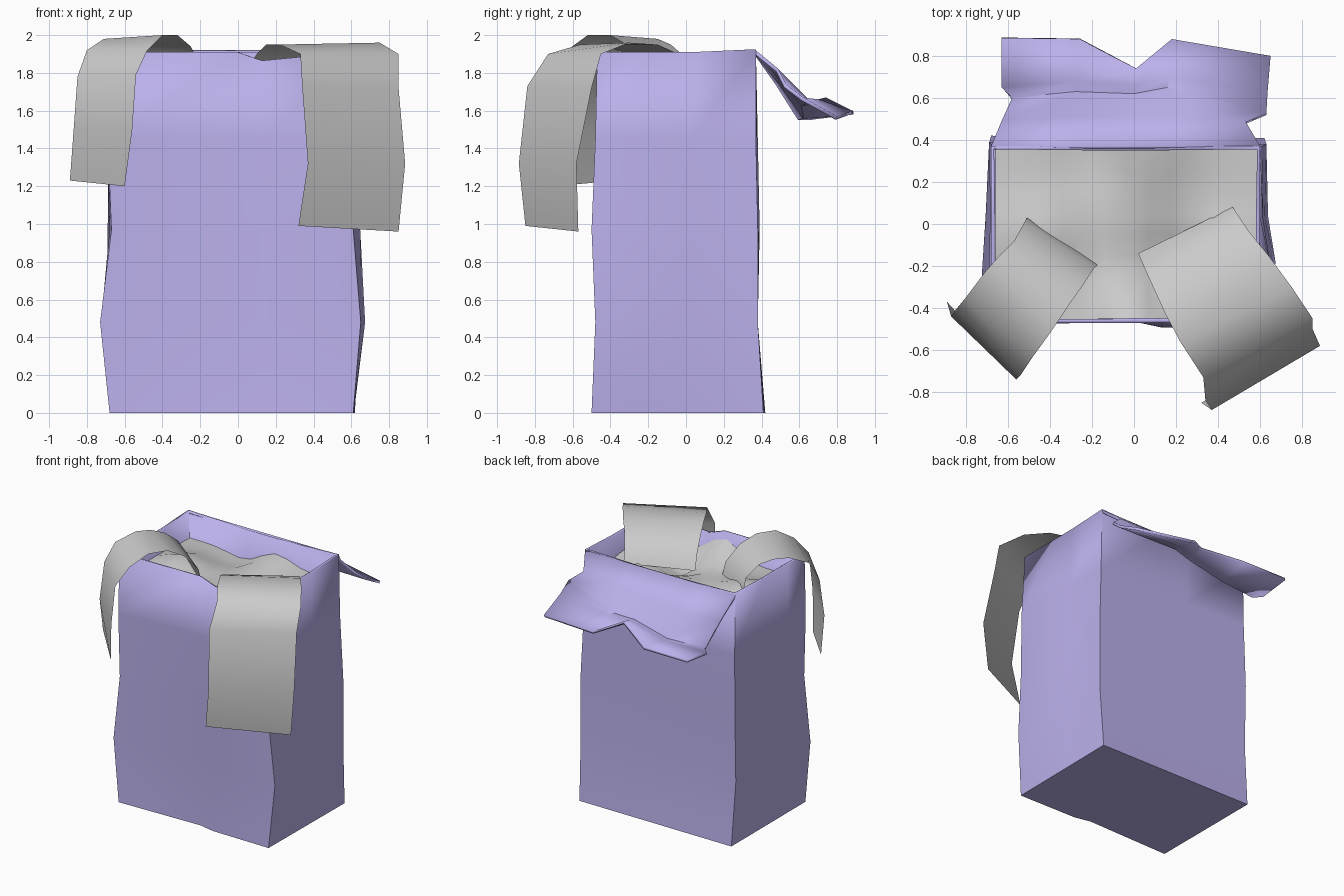
import bpy, bmesh, math

paper = bpy.data.materials.new("lilac_paper")
paper.diffuse_color = (0.50, 0.44, 0.84, 1)


def make(name, verts, faces, material=None, thickness=0, angle=35):
    mesh = bpy.data.meshes.new(name)
    mesh.from_pydata(verts, [], faces)
    bm = bmesh.new()
    bm.from_mesh(mesh)
    bmesh.ops.recalc_face_normals(bm, faces=bm.faces)
    bm.to_mesh(mesh)
    bm.free()
    ob = bpy.data.objects.new(name, mesh)
    bpy.context.collection.objects.link(ob)
    if material:
        mesh.materials.append(material)
    if thickness:
        mod = ob.modifiers.new("thickness", 'SOLIDIFY')
        mod.thickness = thickness
        mod.offset = -1
    bpy.ops.object.select_all(action='DESELECT')
    ob.select_set(True)
    bpy.context.view_layer.objects.active = ob
    bpy.ops.object.shade_smooth_by_angle(angle=math.radians(angle))
    return ob


def sheet(name, rows, **kw):
    """Skin a grid of points, given row by row."""
    n = len(rows[0])
    faces = [(r * n + c, r * n + c + 1, (r + 1) * n + c + 1, (r + 1) * n + c)
             for r in range(len(rows) - 1) for c in range(n - 1)]
    return make(name, [p for row in rows for p in row], faces, **kw)


# Bag: wobbly rings (z, then front left, front right, back right, back left)
levels = [
    (0.00, (-0.68, -0.48), (0.61, -0.50), (0.62, 0.41), (-0.68, 0.42)),
    (0.48, (-0.73, -0.47), (0.65, -0.48), (0.63, 0.38), (-0.69, 0.38)),
    (0.97, (-0.67, -0.48), (0.61, -0.50), (0.63, 0.38), (-0.69, 0.39)),
    (1.45, (-0.69, -0.47), (0.62, -0.48), (0.61, 0.37), (-0.68, 0.38)),
    (1.91, (-0.68, -0.47), (0.60, -0.47), (0.60, 0.37), (-0.68, 0.37)),
]
splits = [(0.53, 0.63), (0.35, 0.6), (0.4, 0.6), (0.4, 0.75)]  # along each side
puffs = {(0, 0): (0, 0.025), (1, 0): (0.03, 0), (3, 1): (-0.005, 0)}  # wall creases
verts = []
for z, *corners in levels:
    rim = z > 1.9
    for i, (x, y) in enumerate(corners):
        x2, y2 = corners[(i + 1) % 4]
        verts.append((x, y, z + (0.015 if i > 1 and rim else 0)))
        for k, t in enumerate(splits[i]):
            sag = 0.045 if rim and i == 0 and k == 1 else 0    # dip in the front rim
            px, py = (0, 0) if rim or (z == 0 and i) else puffs.get((i, k), (0, 0))
            verts.append((x + (x2 - x) * t + px, y + (y2 - y) * t + py, z - sag))
n = 12
faces = [tuple(reversed(range(n)))]
for r in range(len(levels) - 1):
    for c in range(n):
        d = (c + 1) % n
        faces.append((r * n + c, r * n + d, r * n + n + d, r * n + n + c))
make("bag", verts, faces, material=paper, thickness=0.02)

# Torn flap folded down behind the back rim
sheet("back_flap", [
    [(-0.68, 0.37, 1.92), (-0.3, 0.37, 1.92), (0.0, 0.37, 1.92),
     (0.2, 0.37, 1.92), (0.60, 0.37, 1.92)],
    [(-0.63, 0.49, 1.75), (-0.3, 0.51, 1.75), (0.0, 0.51, 1.78),
     (0.2, 0.51, 1.80), (0.53, 0.49, 1.82)],
    [(-0.58, 0.60, 1.57), (-0.28, 0.63, 1.575), (0.0, 0.62, 1.64),
     (0.16, 0.65, 1.66), (0.63, 0.53, 1.74)],
    [(-0.63, 0.65, 1.57), (-0.27, 0.68, 1.58), (0.01, 0.66, 1.65),
     (0.17, 0.70, 1.66), (0.635, 0.62, 1.67)],
    [(-0.63, 0.885, 1.60), (-0.26, 0.88, 1.60), (0.01, 0.74, 1.67),
     (0.18, 0.88, 1.60), (0.65, 0.80, 1.57)],
], material=paper, thickness=0.02, angle=22)

# Tissue strips draped over the two front corners, inner end to outer end
sheet("left_tissue_strip", [
    [(-0.51, 0.03, 1.78), (-0.17, -0.19, 1.70)],
    [(-0.52, 0.01, 1.87), (-0.19, -0.21, 1.82)],
    [(-0.57, -0.08, 1.95), (-0.25, -0.30, 1.94)],
    [(-0.64, -0.15, 1.98), (-0.32, -0.40, 2.00)],
    [(-0.71, -0.23, 1.98), (-0.40, -0.52, 2.00)],
    [(-0.80, -0.35, 1.92), (-0.48, -0.63, 1.92)],
    [(-0.85, -0.41, 1.78), (-0.54, -0.72, 1.79)],
    [(-0.87, -0.44, 1.50), (-0.56, -0.74, 1.50)],
    [(-0.89, -0.37, 1.23), (-0.60, -0.69, 1.20)],
], angle=60)
sheet("right_tissue_strip", [
    [(0.47, 0.08, 1.74), (0.02, -0.14, 1.72)],
    [(0.49, 0.05, 1.83), (0.05, -0.21, 1.83)],
    [(0.55, -0.04, 1.90), (0.10, -0.32, 1.90)],
    [(0.64, -0.15, 1.95), (0.15, -0.43, 1.95)],
    [(0.75, -0.30, 1.96), (0.22, -0.56, 1.95)],
    [(0.85, -0.45, 1.90), (0.33, -0.73, 1.90)],
    [(0.85, -0.50, 1.72), (0.34, -0.84, 1.73)],
    [(0.885, -0.58, 1.32), (0.37, -0.885, 1.32)],
    [(0.85, -0.57, 0.96), (0.32, -0.85, 0.99)],
], angle=60)

# Crumpled tissue filling the mouth of the bag: soft bumps (x, y, height)
bumps = [(0.0, -0.45, 0.15), (0.42, -0.15, 0.09), (0.2, -0.22, -0.13),
         (-0.45, -0.05, 0.08), (-0.2, 0.3, -0.05), (0.08, 0.35, 0.08)]


def fill_height(x, y):
    return 1.72 + sum(h * math.exp(-((x - a) ** 2 + (y - b) ** 2) / 0.03)
                      for a, b, h in bumps)


xs = [-0.66 + 1.25 * i / 12 for i in range(13)]
ys = [-0.455 + 0.81 * j / 8 for j in range(9)]
sheet("tissue_filling",
      [[(x, y, fill_height(x, y)) for x in xs] for y in ys], angle=60)
